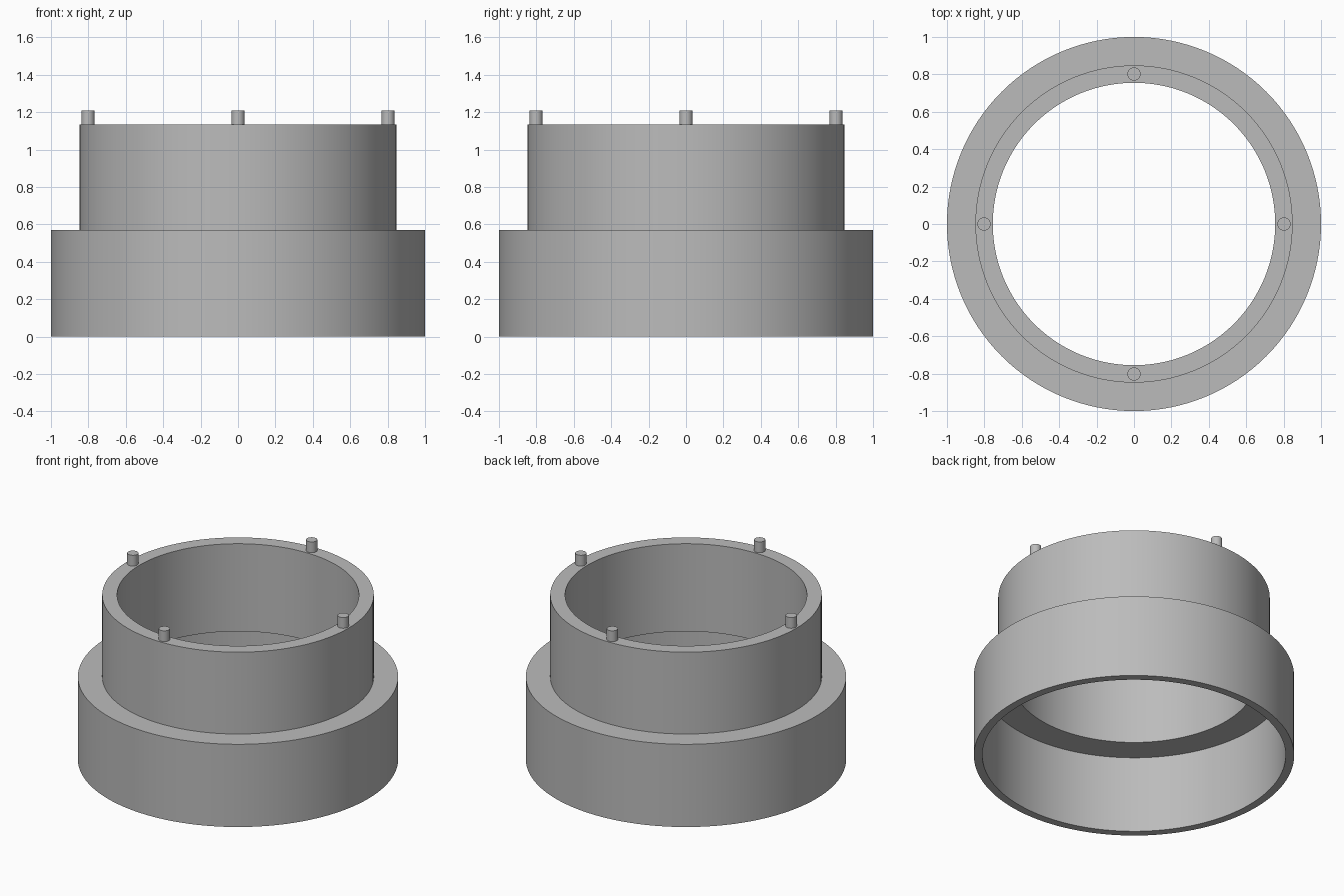
import bpy
import bmesh
import math

cube = bpy.data.objects.get("Cube")
if cube:
    bpy.data.objects.remove(cube, do_unlink=True)

grey = bpy.data.materials.new("plain grey")
grey.use_nodes = True
colour = (0.5, 0.5, 0.5, 1)
grey.diffuse_color = colour
grey.node_tree.nodes["Principled BSDF"].inputs["Base Color"].default_value = colour


def lathe(name, profile, steps, centre=(0, 0), closed=True):
    """Spin an (radius, height) profile around the vertical axis."""
    bm = bmesh.new()
    verts = [bm.verts.new((r, 0, z)) for r, z in profile]
    edges = [bm.edges.new(pair) for pair in zip(verts, verts[1:])]
    if closed:
        edges.append(bm.edges.new((verts[-1], verts[0])))
    bmesh.ops.spin(bm, geom=verts + edges, axis=(0, 0, 1), cent=(0, 0, 0),
                   angle=math.tau, steps=steps, use_duplicate=False)
    bmesh.ops.remove_doubles(bm, verts=bm.verts, dist=0.0005)
    bmesh.ops.recalc_face_normals(bm, faces=bm.faces)
    mesh = bpy.data.meshes.new(name)
    bm.to_mesh(mesh)
    bm.free()
    mesh.materials.append(grey)
    obj = bpy.data.objects.new(name, mesh)
    obj.location = (*centre, 0)
    bpy.context.collection.objects.link(obj)
    bpy.ops.object.select_all(action="DESELECT")
    obj.select_set(True)
    bpy.context.view_layer.objects.active = obj
    bpy.ops.object.shade_smooth_by_angle(angle=math.radians(30))
    return obj


# Stepped ring: wide thin-walled skirt, flat shoulder and narrower collar
skirt_r, skirt_in = 1.0, 0.947
collar_r, collar_in = 0.848, 0.755
ledge, shoulder, rim = 0.53, 0.57, 1.134
lathe("stepped_ring", [
    (skirt_in, 0), (skirt_r, 0), (skirt_r, shoulder), (collar_r, shoulder),
    (collar_r, rim), (collar_in, rim), (collar_in, ledge), (skirt_in, ledge),
], 128)

# Four locating pins standing on the collar rim
pin_r, pin_top, pin_circle = 0.035, 1.208, 0.802
for side, turn in (("left", 0), ("back", 1), ("right", 2), ("front", 3)):
    a = turn * math.pi / 2
    lathe(side + "_pin", [(0, rim), (pin_r, rim), (pin_r, pin_top), (0, pin_top)],
          32, (pin_circle * math.cos(a), pin_circle * math.sin(a)), closed=False)
